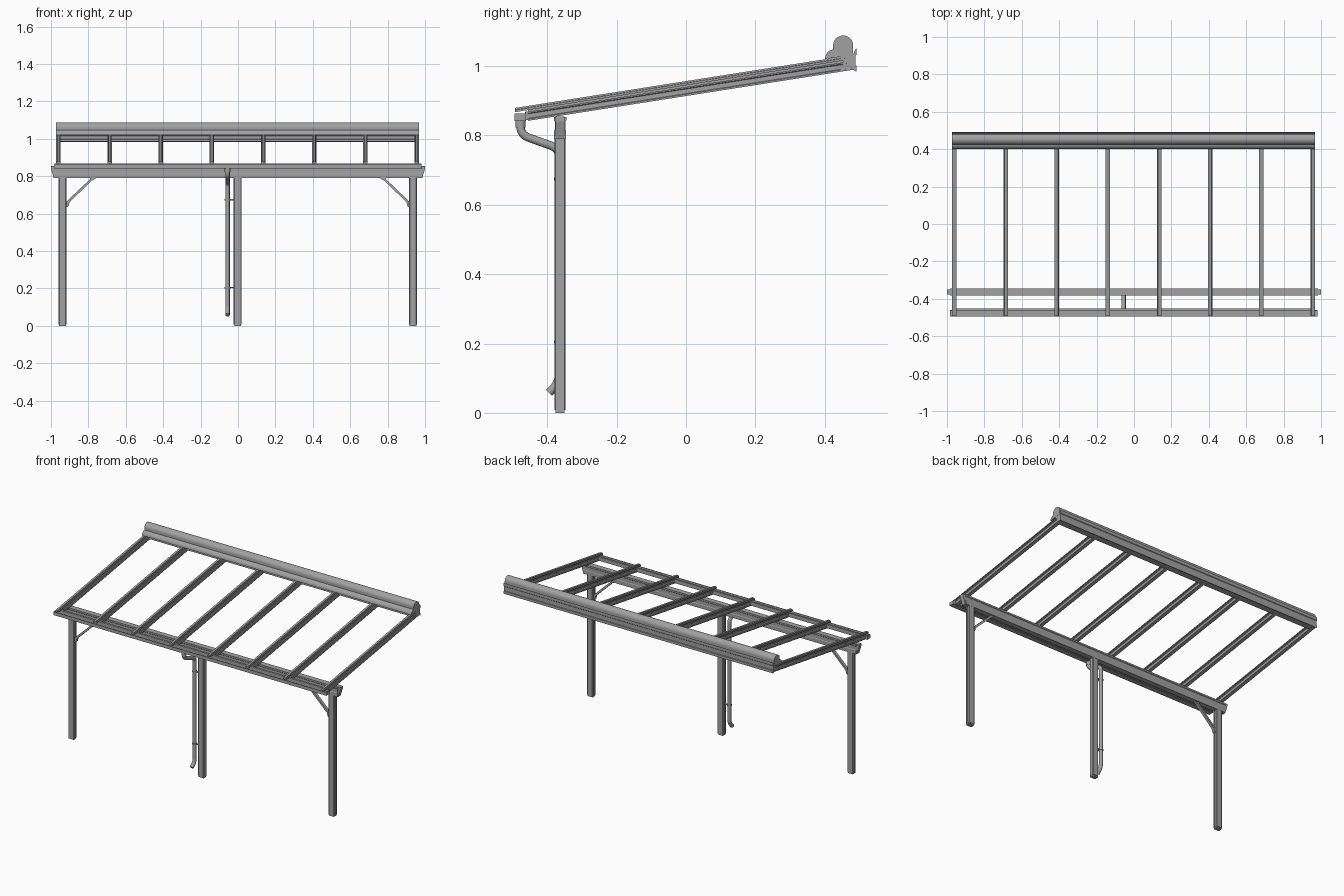
import bpy, bmesh, math
from mathutils import Vector

if "Cube" in bpy.data.objects:
    bpy.data.objects.remove(bpy.data.objects["Cube"], do_unlink=True)

grey = bpy.data.materials.new("aluminium grey")
grey.use_nodes = True
colour = (0.36, 0.36, 0.36, 1)
grey.diffuse_color = colour
grey.node_tree.nodes["Principled BSDF"].inputs["Base Color"].default_value = colour


def finish(name, bm, smooth=False):
    bmesh.ops.recalc_face_normals(bm, faces=bm.faces)
    mesh = bpy.data.meshes.new(name)
    bm.to_mesh(mesh)
    bm.free()
    mesh.materials.append(grey)
    obj = bpy.data.objects.new(name, mesh)
    bpy.context.collection.objects.link(obj)
    if smooth:
        bpy.ops.object.select_all(action="DESELECT")
        obj.select_set(True)
        bpy.context.view_layer.objects.active = obj
        bpy.ops.object.shade_smooth_by_angle(angle=math.radians(35))
    return obj


def prism(name, ring, offset, smooth=False):
    """Closed outline pushed along an offset vector."""
    bm = bmesh.new()
    face = bm.faces.new([bm.verts.new(p) for p in ring])
    out = bmesh.ops.extrude_face_region(bm, geom=[face])["geom"]
    moved = [v for v in out if isinstance(v, bmesh.types.BMVert)]
    bmesh.ops.translate(bm, verts=moved, vec=Vector(offset))
    return finish(name, bm, smooth)


def along_x(name, profile, x0, x1, smooth=False):
    return prism(name, [(x0, y, z) for y, z in profile], (x1 - x0, 0, 0), smooth)


def box(name, x, y, z):
    return along_x(name, [(y[0], z[0]), (y[1], z[0]), (y[1], z[1]), (y[0], z[1])], *x)


def mirrored(half):
    """Symmetric outline from its right half, listed bottom to top."""
    return half + [(-a, b) for a, b in reversed(half)]


def tube(name, points, radius, bend):
    """Round pipe along a path with rounded corners."""
    pts = [Vector(p) for p in points]
    path = [pts[0]]
    for a, b, c in zip(pts, pts[1:], pts[2:]):
        p, q = b + (a - b).normalized() * bend, b + (c - b).normalized() * bend
        path += [p.lerp(b, t / 6).lerp(b.lerp(q, t / 6), t / 6) for t in range(7)]
    path.append(pts[-1])
    bm, rings, sides = bmesh.new(), [], 16
    for i, p in enumerate(path):
        d = (path[min(i + 1, len(path) - 1)] - path[max(i - 1, 0)]).normalized()
        u = Vector((1, 0, 0))
        v = d.cross(u).normalized()
        angles = [math.tau * k / sides for k in range(sides)]
        rings.append([bm.verts.new(p + radius * (u * math.cos(t) + v * math.sin(t)))
                      for t in angles])
    for r, s in zip(rings, rings[1:]):
        for k in range(sides):
            n = (k + 1) % sides
            bm.faces.new((r[k], r[n], s[n], s[k]))
    bm.faces.new(rings[0])
    bm.faces.new(rings[-1])
    return finish(name, bm, True)


# Posts with grooved sides and a small foot
POST_Y = -0.363
post_outline = mirrored([(0.017, -0.016), (0.021, -0.013), (0.021, -0.004), (0.018, -0.004),
                         (0.018, 0.004), (0.021, 0.004), (0.021, 0.013), (0.017, 0.016)])
for side, x in (("right", -0.938), ("middle", -0.002), ("left", 0.936)):
    prism(side + "_post", [(x + a, POST_Y + b, 0.008) for a, b in post_outline], (0, 0, 0.785))
    box(side + "_post_foot", (x - 0.018, x + 0.018), (POST_Y - 0.013, POST_Y + 0.013), (0, 0.01))

# Diagonal braces
for side, s in (("right", -1), ("left", 1)):
    outline = [(0.916, 0.635), (0.916, 0.665), (0.79, 0.785), (0.79, 0.795), (0.762, 0.795),
               (0.762, 0.787), (0.78, 0.778), (0.9, 0.662), (0.906, 0.64)]
    prism(side + "_brace", [(s * x, POST_Y - 0.009, z) for x, z in outline], (0, 0.018, 0))

# Front beam and its tapered end caps
beam_half = [(0.017, 0.79), (0.017, 0.814), (0.015, 0.817), (0.015, 0.84), (0.018, 0.843),
             (0.018, 0.853)]
along_x("front_beam", [(POST_Y + a, z) for a, z in mirrored(beam_half)], -0.983, 0.983)
for side, s in (("right", -1), ("left", 1)):
    outline = [(0.98, 0.79), (0.985, 0.79), (1.0, 0.84), (1.0, 0.855), (0.98, 0.855)]
    prism(side + "_beam_cap", [(s * x, POST_Y - 0.013, z) for x, z in outline], (0, 0.026, 0))

# Sloping rafters: foot, narrow web and glazing cap
SLOPE = 0.157


def rafter_part(name, x, half, y0, y1):
    z0 = 0.842 + SLOPE * (y0 + 0.455)
    prism(name, [(x + a, y0, z0 + b) for a, b in mirrored(half)],
          (0, y1 - y0, SLOPE * (y1 - y0)))


body = [(0.012, 0), (0.012, 0.005), (0.009, 0.007), (0.009, 0.02), (0.012, 0.022),
        (0.012, 0.026), (0.006, 0.026), (0.006, 0.034)]
cap = [(0.012, 0.031), (0.012, 0.037), (0.008, 0.038), (0.007, 0.043)]
for i in range(8):
    x = -0.96 + i * 0.2736
    rafter_part(f"rafter_{i + 1}", x, body, -0.455, 0.484)
    rafter_part(f"rafter_cap_{i + 1}", x, cap, -0.493, 0.484)

# Eave gutter, open at the top, with end plates
gutter = [(-0.494, 0.863), (-0.494, 0.841), (-0.461, 0.841), (-0.461, 0.868), (-0.464, 0.868),
          (-0.464, 0.844), (-0.491, 0.844), (-0.491, 0.863)]
along_x("gutter", gutter, -0.982, 0.98)
for side, x in (("right", -0.984), ("left", 0.978)):
    box(side + "_gutter_end", (x, x + 0.004), (-0.494, -0.461), (0.841, 0.863))
box("eave_rail", (-0.97, 0.965), (-0.462, -0.452), (0.844, 0.869))

# Wall rail at the back with a ribbed rear plate
rail = [(0.445, 0.986), (0.488, 0.989), (0.488, 1.036), (0.446, 1.033), (0.446, 1.018),
        (0.452, 1.015), (0.452, 0.999), (0.445, 0.996)]
along_x("wall_rail", rail, -0.97, 0.967)
plate = [(0.484, 0.988), (0.492, 0.983), (0.492, 1.0), (0.489, 1.002), (0.489, 1.03),
         (0.492, 1.033), (0.492, 1.053), (0.484, 1.04)]
along_x("wall_plate", plate, -0.972, 0.968)

# Rounded ridge cover and its front lip
cover = [(0.482, 1.03), (0.424, 1.024)]
cover += [(0.453 - 0.029 * math.cos(t), 1.059 + 0.029 * math.sin(t))
          for t in [math.pi * k / 20 for k in range(21)]]
along_x("ridge_cover", cover, -0.972, 0.968, True)
lip = [(0.428, 1.024), (0.401, 1.02)]
lip += [(0.428 - 0.027 * math.cos(t), 1.022 + 0.026 * math.sin(t))
        for t in [math.pi / 2 * k / 6 for k in range(1, 7)]]
along_x("ridge_cover_lip", lip, -0.972, 0.968, True)

# Downpipe with outlet collar, shoe and clamps
PIPE_X = -0.056
tube("downpipe", [(PIPE_X, y, z) for y, z in
                  [(-0.477, 0.845), (-0.477, 0.802), (-0.366, 0.762), (-0.366, 0.088),
                   (-0.395, 0.058)]], 0.012, 0.024)
tube("outlet_collar", [(PIPE_X, -0.477, 0.842), (PIPE_X, -0.477, 0.822)], 0.015, 0)
for name, z in (("lower", 0.204), ("upper", 0.674)):
    tube(name + "_pipe_clamp", [(PIPE_X, -0.366, z - 0.004), (PIPE_X, -0.366, z + 0.004)],
         0.015, 0)
    box(name + "_clamp_arm", (PIPE_X, -0.022), (-0.37, -0.362), (z - 0.003, z + 0.003))
